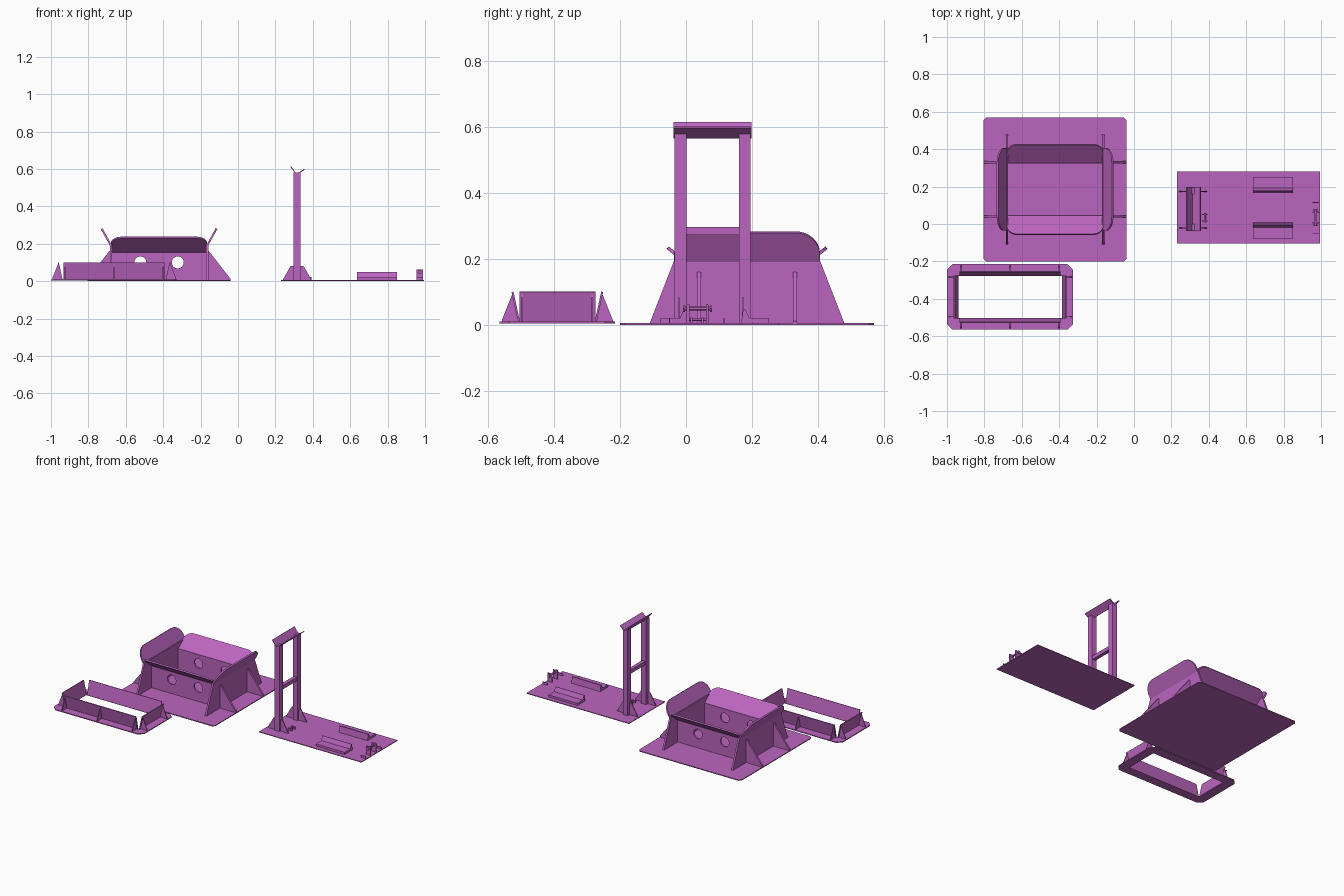
import bpy, bmesh, math
from mathutils import Vector

if "Cube" in bpy.data.objects:
    bpy.data.objects.remove(bpy.data.objects["Cube"])

X, Y, Z = Vector((1, 0, 0)), Vector((0, 1, 0)), Vector((0, 0, 1))
paint = bpy.data.materials.new("purple_paint")
paint.diffuse_color = (0.5, 0.13, 0.52, 1)
paint.use_nodes = True
paint.node_tree.nodes["Principled BSDF"].inputs["Base Color"].default_value = paint.diffuse_color


def plate(name, pts, origin, u, v, t):
    """Extrude a 2D outline lying in plane (u, v), thickness t centred on the plane."""
    u, v, o = Vector(u).normalized(), Vector(v).normalized(), Vector(origin)
    n = u.cross(v)
    bm = bmesh.new()
    face = bm.faces.new([bm.verts.new(o + u * a + v * b - n * t / 2) for a, b in pts])
    ext = bmesh.ops.extrude_face_region(bm, geom=[face])
    bmesh.ops.translate(bm, vec=n * t, verts=[e for e in ext["geom"] if isinstance(e, bmesh.types.BMVert)])
    bmesh.ops.recalc_face_normals(bm, faces=bm.faces)
    me = bpy.data.meshes.new(name)
    bm.to_mesh(me)
    bm.free()
    me.materials.append(paint)
    ob = bpy.data.objects.new(name, me)
    bpy.context.collection.objects.link(ob)
    return ob


def rect(a0, a1, b0, b1):
    return [(a0, b0), (a1, b0), (a1, b1), (a0, b1)]


def box(name, x0, x1, y0, y1, z0, z1):
    return plate(name, rect(x0, x1, y0, y1), (0, 0, (z0 + z1) / 2), X, Y, z1 - z0)


def chamfered(a0, a1, b0, b1, c):
    return [(a0 + c, b0), (a1 - c, b0), (a1, b0 + c), (a1, b1 - c),
            (a1 - c, b1), (a0 + c, b1), (a0, b1 - c), (a0, b0 + c)]


def round_top(a0, a1, h, r, n=8):
    """Rectangle from 0 to h with rounded upper corners."""
    arc = [(math.cos(i * math.pi / 2 / n) * r, math.sin(i * math.pi / 2 / n) * r) for i in range(n + 1)]
    return ([(a0, 0), (a1, 0)] + [(a1 - r + c, h - r + s) for c, s in arc]
            + [(a0 + r - c, h - r + s) for c, s in reversed(arc)])


def circle(a, b, r, n=24):
    return [(a + r * math.cos(2 * math.pi * i / n), b + r * math.sin(2 * math.pi * i / n)) for i in range(n)]


def cut(ob, tool):
    mod = ob.modifiers.new("cut", 'BOOLEAN')
    mod.operation, mod.object, mod.solver = 'DIFFERENCE', tool, 'EXACT'
    bpy.context.view_layer.objects.active = ob
    bpy.ops.object.modifier_apply(modifier=mod.name)
    bpy.data.objects.remove(tool)


# --- Large flared socket box on its base plate ---
CX, CY = -0.422, 0.185
plate("socket_base", chamfered(-0.805, -0.04, -0.2, 0.57, 0.015), (0, 0, 0.003), X, Y, 0.006)
for s in (-1, 1):
    # end plate with its sloping buttress edges, and the flared lip above it
    xw = CX + s * 0.257
    plate("socket_end_plate", [(-0.295, 0.005), (0.295, 0.005), (0.219, 0.2), (-0.219, 0.2)],
          (xw, CY, 0), Y, Z, 0.012)
    plate("socket_end_lip", round_top(-0.221, 0.221, 0.104, 0.075), (xw, CY, 0.19), Y, (s * 0.05, 0, 0.09), 0.01)
    # long wall with two round holes, and its flared lip
    yw = CY + s * 0.143
    wall = plate("socket_long_wall", rect(-0.257, 0.257, 0.005, 0.16), (CX, yw, 0), X, Z, 0.01)
    for hx in (-0.1, 0.1):
        cut(wall, plate("hole_cutter", circle(hx, 0.1, 0.032), (CX, yw, 0), X, Z, 0.1))
    plate("socket_long_lip", round_top(-0.257, 0.257, 0.125, 0.055), (CX, yw, 0.156), X, (0, s * 0.097, 0.077), 0.01)
    # triangular gussets outside the end plates
    for gy in (CY - 0.145, CY + 0.145):
        plate("socket_gusset", [(0, 0.005), (0.125, 0.005), (0.125, 0.012), (0.01, 0.16), (0, 0.16)],
              (xw, gy, 0), (s, 0, 0), Z, 0.012)

# --- Low rectangular frame with tilted walls ---
FX, FY, FZ = -0.662, -0.39, 0.01
flange = plate("frame_flange", chamfered(-1, -0.325, -0.565, -0.215, 0.03), (0, 0, 0.007), X, Y, 0.006)
cut(flange, box("opening_cutter", -0.94, -0.385, -0.503, -0.277, -0.1, 0.1))
tri = [(0, 0), (0.052, 0), (0.052, 0.005), (0.02, 0.085), (0.016, 0.085)]
for s in (-1, 1):
    xe, ye = FX + s * 0.279, FY + s * 0.116
    plate("frame_long_wall", rect(-0.27, 0.27, 0, 0.094), (FX, ye, FZ - 0.002), X, (0, s * 0.02, 0.092), 0.006)
    plate("frame_end_wall", rect(-0.115, 0.115, 0, 0.094), (xe, FY, FZ - 0.002), Y, (s * 0.02, 0, 0.092), 0.006)
    for gx in (-0.262, 0, 0.262):
        plate("frame_long_gusset", tri, (FX + gx, ye, FZ), (0, s, 0), Z, 0.005)
    for gy in (-0.106, 0.106):
        plate("frame_end_gusset", tri, (xe, FY + gy, FZ), (s, 0, 0), Z, 0.005)

# --- Stand plate with a two-post rest ---
box("stand_base", 0.23, 0.995, -0.105, 0.28, 0, 0.005)
for py in (-0.017, 0.178):
    box("stand_post", 0.298, 0.334, py - 0.018, py + 0.018, 0.004, 0.58)
    for s in (-1, 1):
        plate("stand_post_gusset", [(0, 0.004), (0.057, 0.004), (0.057, 0.01), (0.016, 0.082), (0, 0.082)],
              (0.316 + s * 0.018, py - 0.005, 0), (s, 0, 0), Z, 0.006)
box("stand_crossbar", 0.304, 0.328, 0, 0.161, 0.272, 0.297)
plate("v_rest", [(0.316, 0.565), (0.357, 0.597), (0.354, 0.601), (0.314, 0.573), (0.284, 0.614), (0.279, 0.611)],
      (0, 0.08, 0), X, Z, 0.236)

# --- Pair of angle guides on the plate ---
for s in (-1, 1):
    plate("guide_angle", [(0.08, 0.004), (0.165, 0.004), (0.165, 0.02), (0.106, 0.02), (0.092, 0.048), (0.086, 0.046)],
          (0.743, 0.087, 0), (0, s, 0), Z, 0.215)

# --- Pinned lug at the end of the plate ---
for ly in (0.006, 0.064):
    box("lug_ear", 0.954, 0.988, ly - 0.004, ly + 0.004, 0.004, 0.062)
for ly in (-0.05, 0.115):
    box("lug_side_tab", 0.954, 0.99, ly - 0.002, ly + 0.002, 0.004, 0.02)
plate("lug_pin", circle(0.971, 0.049, 0.006, 12), (0, 0.035, 0), X, Z, 0.08)
for ly in (-0.006, 0.076):
    plate("lug_pin_head", circle(0.971, 0.049, 0.011, 6), (0, ly, 0), X, Z, 0.007)

# --- Small clip beside the post foot ---
for ly in (0.017, 0.05):
    box("clip_ear", 0.364, 0.394, ly - 0.003, ly + 0.003, 0.004, 0.022)
plate("clip_pin", circle(0.38, 0.015, 0.004, 12), (0, 0.034, 0), X, Z, 0.052)

# smooth shading on the curved edges only
for ob in bpy.context.scene.objects:
    ob.select_set(True)
    bpy.context.view_layer.objects.active = ob
bpy.ops.object.shade_smooth_by_angle(angle=math.radians(30))
